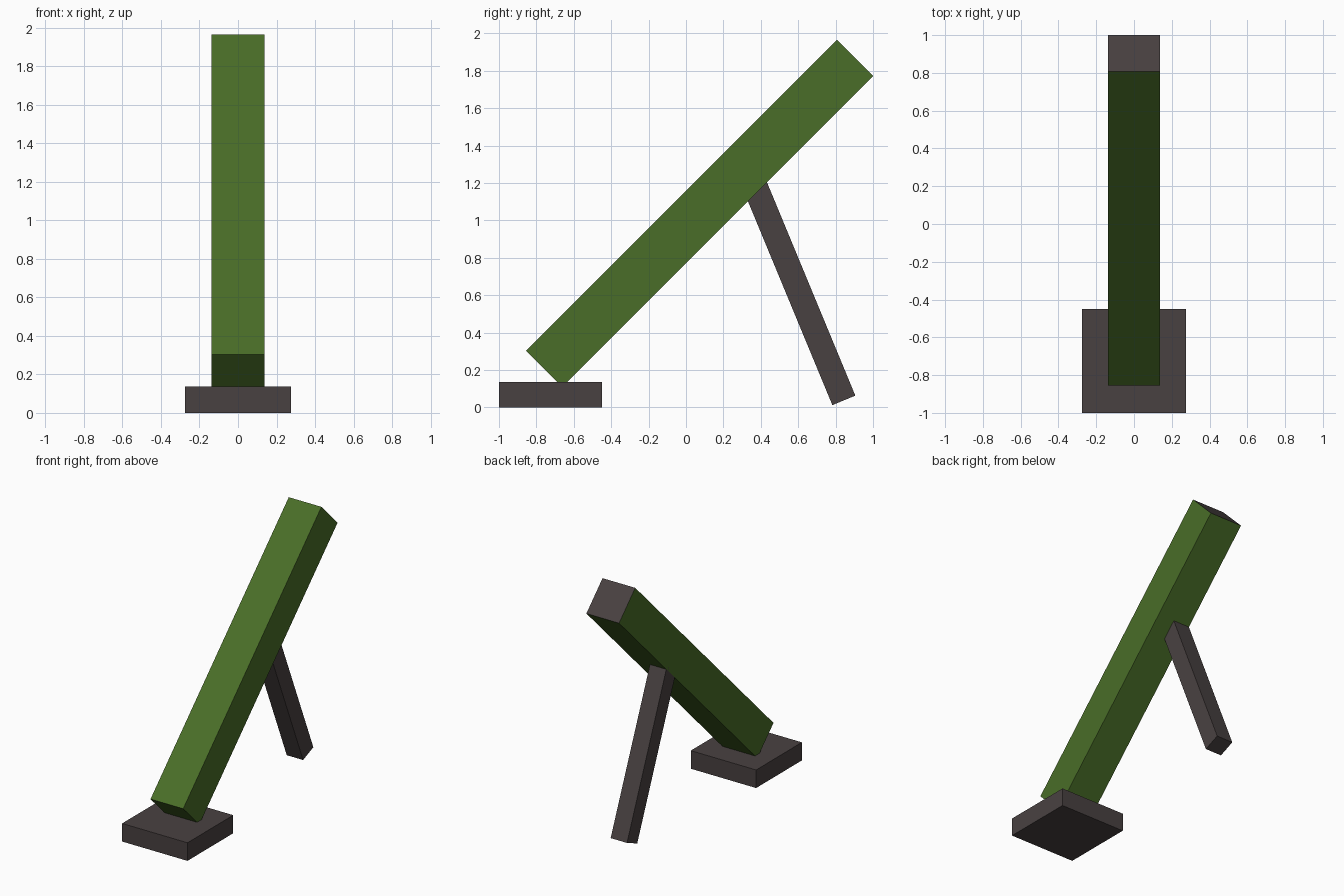
import bpy, bmesh
from math import radians
from mathutils import Matrix, Vector

cube = bpy.data.objects.get("Cube")
if cube:
    bpy.data.objects.remove(cube, do_unlink=True)


def material(name, color):
    m = bpy.data.materials.new(name)
    m.use_nodes = True
    m.diffuse_color = color
    m.node_tree.nodes["Principled BSDF"].inputs["Base Color"].default_value = color
    return m


green = material("olive green", (0.068, 0.155, 0.021, 1))
grey = material("dark grey", (0.066, 0.053, 0.053, 1))

UNIT = 0.1375  # thickness of the pad and the leg


def bar(name, size, base, lean, mats):
    """Box standing on its base centre, leaned about the x axis."""
    mesh = bpy.data.meshes.new(name)
    bm = bmesh.new()
    bmesh.ops.create_cube(bm, size=1)
    bmesh.ops.translate(bm, verts=bm.verts, vec=(0, 0, 0.5))
    bmesh.ops.scale(bm, verts=bm.verts, vec=size)
    # the last material goes on the upper end
    bm.normal_update()
    for f in bm.faces:
        if f.normal.z > 0.9:
            f.material_index = len(mats) - 1
    bm.to_mesh(mesh)
    bm.free()
    for m in mats:
        mesh.materials.append(m)
    ob = bpy.data.objects.new(name, mesh)
    ob.matrix_world = Matrix.Translation(Vector(base)) @ Matrix.Rotation(radians(lean), 4, "X")
    bpy.context.collection.objects.link(ob)
    return ob


# Square foot pad
bar("base_pad", (4 * UNIT, 4 * UNIT, UNIT), (0, -1 + 2 * UNIT, 0), 0, [grey])

# Leaning square tube with a grey open end
bar("tube", (2 * UNIT, 2 * UNIT, 2.35), (0, -0.758, 0.207), -45, [green, grey])

# Support leg, set to one side under the tube
bar("support_leg", (UNIT, 0.133, 1.26), (-UNIT / 2, 0.844, 0.038), 22.5, [grey])
